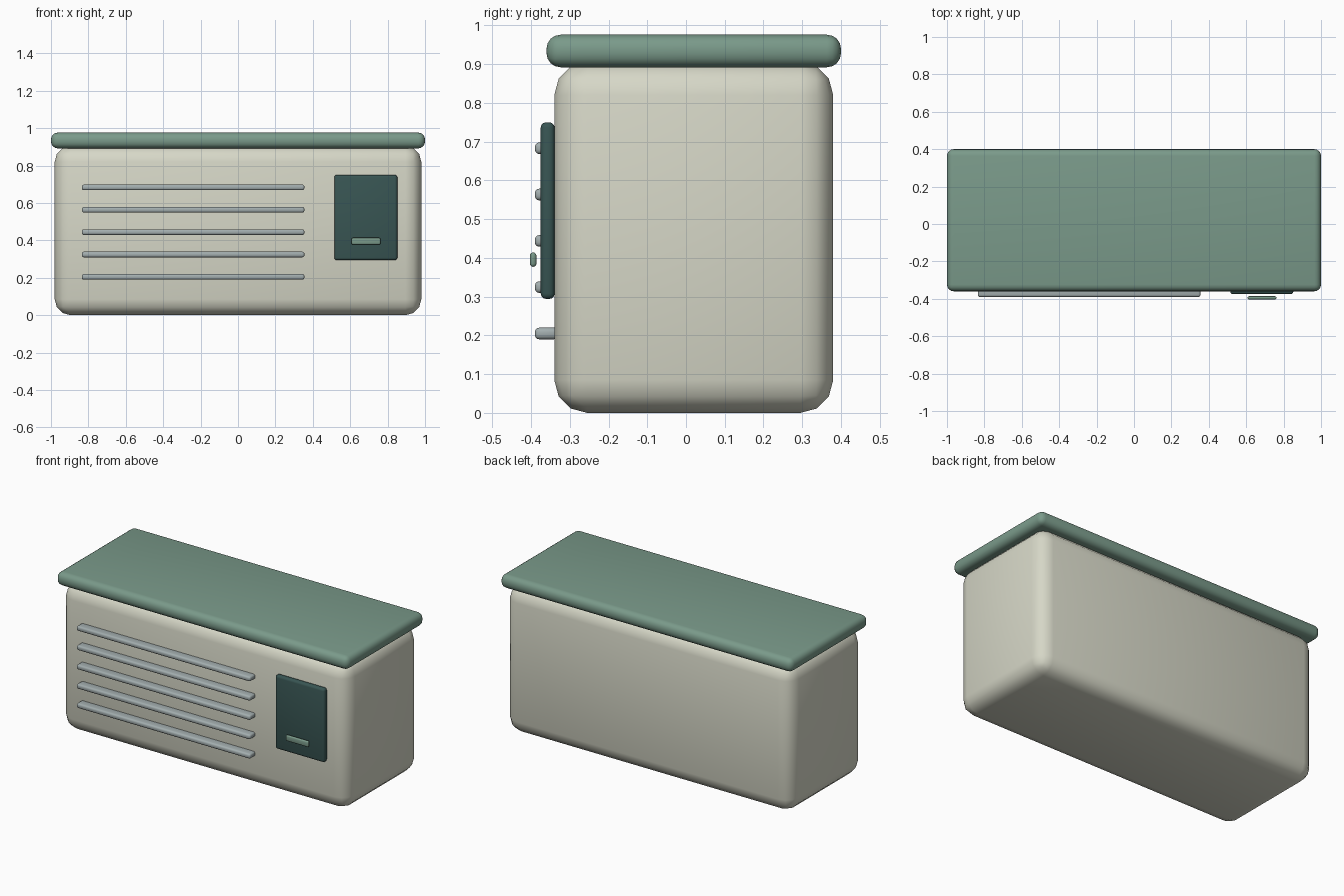
import bpy
import math

if "Cube" in bpy.data.objects:
    bpy.data.objects.remove(bpy.data.objects["Cube"])


def material(name, rgb):
    """Flat colour given as 0-255 sRGB, stored as linear."""
    mat = bpy.data.materials.new(name)
    lin = [((c / 255 + 0.055) / 1.055) ** 2.4 for c in rgb]
    mat.diffuse_color = (*lin, 1.0)
    mat.use_nodes = True
    mat.node_tree.nodes["Principled BSDF"].inputs["Base Color"].default_value = mat.diffuse_color
    return mat


def rounded_box(name, x, y, z, bevel, segments, mat):
    """Box spanning the given (min, max) ranges with rounded edges."""
    spans = (x, y, z)
    bpy.ops.mesh.primitive_cube_add(size=1, location=[(a + b) / 2 for a, b in spans])
    obj = bpy.context.object
    obj.name = name
    obj.scale = [b - a for a, b in spans]
    bpy.ops.object.transform_apply(location=False, rotation=False, scale=True)
    mod = obj.modifiers.new("rounding", "BEVEL")
    mod.width = bevel
    mod.segments = segments
    bpy.ops.object.modifier_apply(modifier=mod.name)
    bpy.ops.object.shade_smooth_by_angle(angle=math.radians(35))
    obj.data.materials.append(mat)
    return obj


cream = material("cream", (214, 215, 199))
sage = material("sage green", (122, 154, 138))
dark_teal = material("dark teal", (56, 85, 83))
grey = material("cool grey", (163, 174, 175))

# Main cabinet and overhanging lid
rounded_box("cabinet", (-0.98, 0.98), (-0.34, 0.38), (0, 0.905), 0.085, 3, cream)
rounded_box("lid", (-1, 1), (-0.36, 0.40), (0.892, 0.976), 0.036, 4, sage)

# Horizontal vent slats on the front
for i in range(5):
    zc = 0.205 + i * 0.1195
    rounded_box(f"vent_slat_{i + 1}", (-0.835, 0.355), (-0.39, -0.33),
                (zc - 0.015, zc + 0.015), 0.011, 3, grey)

# Control panel with its small handle standing just off the face
rounded_box("control_panel", (0.515, 0.852), (-0.375, -0.339), (0.294, 0.75),
            0.014, 3, dark_teal)
rounded_box("panel_handle", (0.607, 0.762), (-0.403, -0.386), (0.377, 0.414),
            0.008, 3, sage)
